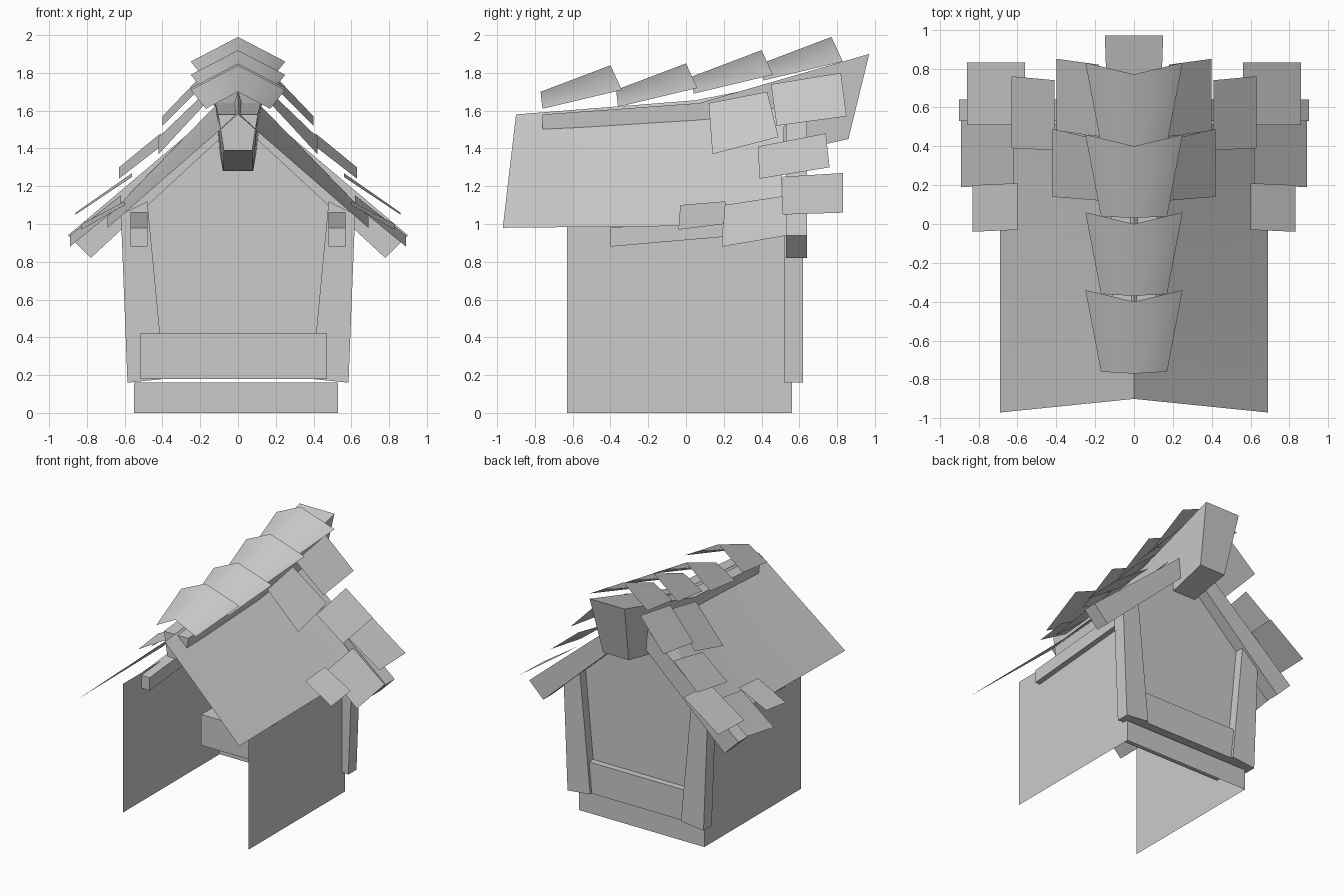
import bpy, bmesh

cube = bpy.data.objects.get("Cube")
if cube:
    bpy.data.objects.remove(cube, do_unlink=True)

GREY = 0.6
grey = bpy.data.materials.new("plain grey")
grey.use_nodes = True
grey.diffuse_color = (GREY, GREY, GREY, 1)
bsdf = next(n for n in grey.node_tree.nodes if n.type == "BSDF_PRINCIPLED")
bsdf.inputs["Base Color"].default_value = (GREY, GREY, GREY, 1)


def build(name, points, faces, smooth=False):
    mesh = bpy.data.meshes.new(name)
    mesh.from_pydata(points, [], faces)
    bm = bmesh.new()
    bm.from_mesh(mesh)
    bmesh.ops.recalc_face_normals(bm, faces=bm.faces)
    bm.to_mesh(mesh)
    bm.free()
    for poly in mesh.polygons:
        poly.use_smooth = smooth
    mesh.materials.append(grey)
    obj = bpy.data.objects.new(name, mesh)
    bpy.context.collection.objects.link(obj)
    return obj


def sheet(name, *points):
    """One flat face through the given points."""
    return build(name, points, [range(len(points))])


def loft(name, rings, caps=True):
    """Skin joining rings that all have the same number of points."""
    n = len(rings[0])
    faces = [(r * n + i, r * n + (i + 1) % n, (r + 1) * n + (i + 1) % n, (r + 1) * n + i)
             for r in range(len(rings) - 1) for i in range(n)]
    if caps:
        faces += [range(n), range((len(rings) - 1) * n, len(rings) * n)]
    return build(name, [p for ring in rings for p in ring], faces)


def board(name, outline, y0, y1, rise=0):
    """An x-z outline pushed along y, optionally climbing."""
    return loft(name, [[(x, y0, z) for x, z in outline],
                       [(x, y1, z + rise) for x, z in outline]])


def rect(x0, x1, z0, z1):
    return [(x0, z0), (x1, z0), (x1, z1), (x0, z1)]


FRONT, BACK = -0.63, 0.56

# Back gable, base board and inner box
sheet("gable_panel", *[(x, 0.55, z) for x, z in
      [(-0.5, 0.3), (0.5, 0.3), (0.58, 1.08), (0, 1.62), (-0.58, 1.08)]])
sheet("base_board", *[(x, BACK, z) for x, z in rect(-0.55, 0.53, 0, 0.16)])
board("cross_box", rect(-0.52, 0.47, 0.18, 0.42), 0.29, 0.6)

# Sloping loose shingles: inner x, outer x, then y and z of the front and back of each edge
SHINGLES = [
    (0.6, 0.83, (-0.03, 1.1), (0.21, 1.12), (-0.04, 0.97), (0.2, 1.0)),
    (0.62, 0.89, (0.2, 1.1), (0.53, 1.15), (0.19, 0.88), (0.54, 0.94)),
    (0.56, 0.86, (0.51, 1.25), (0.83, 1.27), (0.51, 1.05), (0.83, 1.06)),
    (0.41, 0.63, (0.38, 1.41), (0.74, 1.48), (0.39, 1.24), (0.76, 1.3)),
    (0.17, 0.42, (0.12, 1.64), (0.43, 1.7), (0.14, 1.37), (0.49, 1.46)),
    (0.18, 0.4, (0.45, 1.74), (0.82, 1.8), (0.48, 1.52), (0.85, 1.57)),
]

for s, side in ((1, "left"), (-1, "right")):
    # Side wall
    wall = 0.53 if s > 0 else -0.55
    sheet(side + "_wall", (wall, FRONT, 0), (wall, BACK, 0), (wall, BACK, 1), (wall, FRONT, 1))
    # Leaning post, rafter and wall plate
    board(side + "_post", [(s * x, z) for x, z in
          [(0.39, 0.18), (0.585, 0.16), (0.62, 1.05), (0.48, 1.12)]], 0.52, 0.62)
    board(side + "_rafter", [(s * x, z) for x, z in
          [(0.78, 0.82), (0.9, 0.94), (0, 1.7), (0, 1.54)]], 0.53, 0.64)
    board(side + "_wall_plate", [(s * x, z) for x, z in rect(0.48, 0.57, 0.88, 0.98)],
          -0.4, 0.52, 0.08)
    # Roof slope with a bend in the ridge
    ridge = [(0, -0.9, 1.58), (0, 0.05, 1.655), (0, 0.53, 1.75)]
    eave = [(s * 0.69, -0.97, 0.98), (s * 0.69, 0.05, 0.99), (s * 0.69, 0.5, 1.04)]
    build(side + "_roof_slope", ridge + eave, [(0, 1, 4, 3), (1, 2, 5, 4)], smooth=True)
    for i, (xi, xo, a, b, c, d) in enumerate(SHINGLES):
        sheet(f"{side}_shingle_{i}", (s * xi, *a), (s * xi, *b), (s * xo, *d), (s * xo, *c))


# Ridge beam, swelling and climbing toward the back
def beam_ring(top_y, top_z, top_w, low_y, low_z, low_w):
    return [(-top_w, top_y, top_z), (top_w, top_y, top_z),
            (low_w, low_y, low_z), (-low_w, low_y, low_z)]


loft("ridge_beam", [beam_ring(-0.76, 1.58, 0.105, -0.76, 1.39, 0.075),
                    beam_ring(0.07, 1.64, 0.12, 0.1, 1.28, 0.08),
                    beam_ring(0.97, 1.9, 0.15, 0.86, 1.45, 0.11)])

# Folded ridge tiles, each flaring upward at its back: y of front, z of front ridge
for i, (y, z) in enumerate([(-0.77, 1.7), (-0.37, 1.71), (0.03, 1.78), (0.4, 1.85)]):
    low, tall = z - 0.09, z + 0.14
    build(f"ridge_tile_{i}",
          [(-0.17, y + 0.01, low), (0, y, z), (0.17, y + 0.01, low),
           (-0.25, y + 0.43, tall - 0.13), (0, y + 0.37, tall), (0.25, y + 0.43, tall - 0.13)],
          [(0, 1, 4, 3), (1, 2, 5, 4)], smooth=True)
